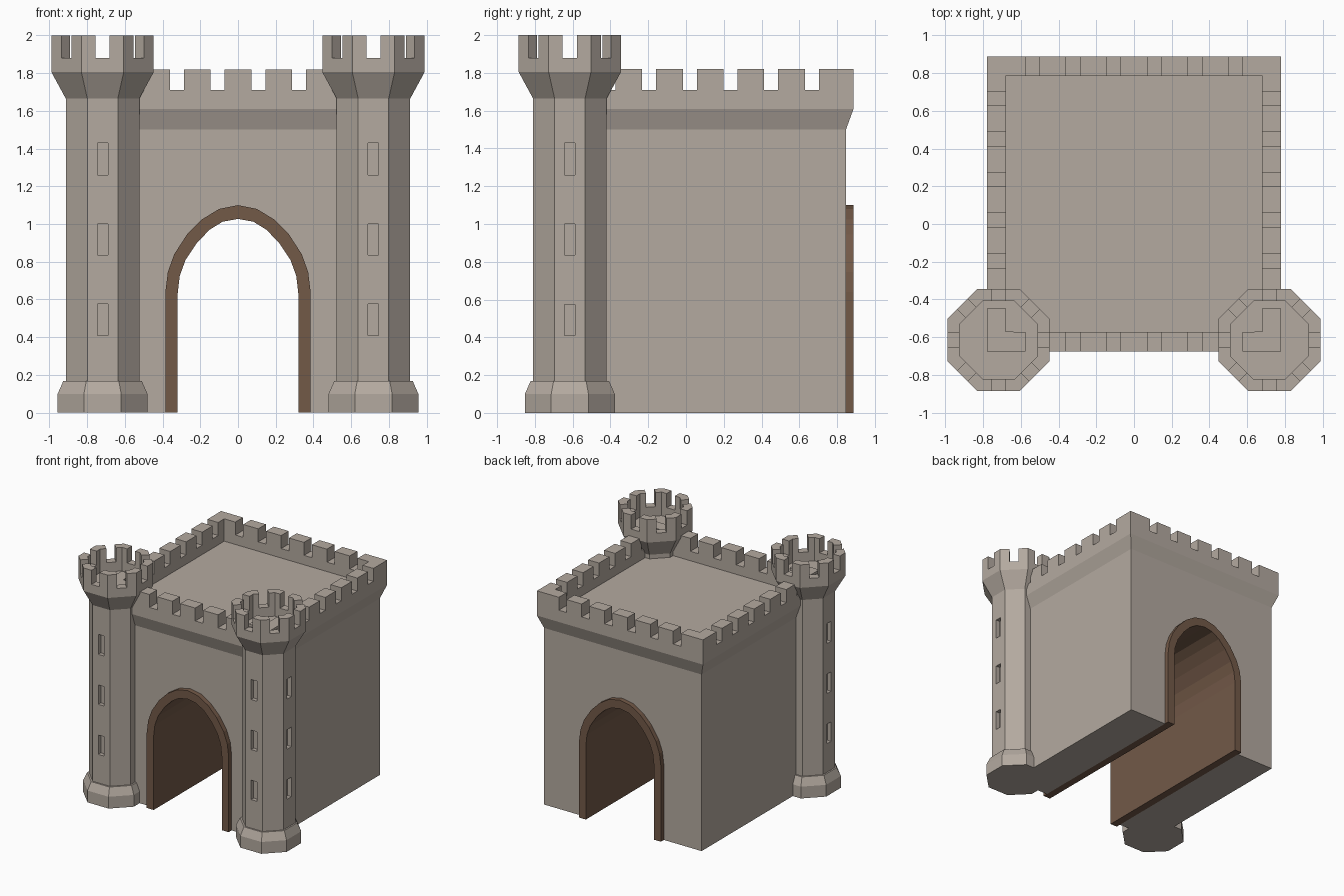
import bpy, bmesh, math
from mathutils import Vector

if "Cube" in bpy.data.objects:
    bpy.data.objects.remove(bpy.data.objects["Cube"])


def material(name, rgb):
    m = bpy.data.materials.new(name)
    m.diffuse_color = (*rgb, 1)
    m.use_nodes = True
    m.node_tree.nodes["Principled BSDF"].inputs["Base Color"].default_value = m.diffuse_color
    return m


STONE = material("stone", (0.455, 0.40, 0.35))
WOOD = material("brown_trim", (0.17, 0.10, 0.064))


def face(bm, pts):
    return bm.faces.new([bm.verts.new(p) for p in pts])


def tidy(bm):
    bmesh.ops.remove_doubles(bm, verts=bm.verts, dist=1e-4)
    bmesh.ops.recalc_face_normals(bm, faces=bm.faces)


def finish(bm, name, mat):
    bmesh.ops.remove_doubles(bm, verts=bm.verts, dist=1e-4)
    me = bpy.data.meshes.new(name)
    bm.to_mesh(me)
    bm.free()
    me.materials.append(mat)
    ob = bpy.data.objects.new(name, me)
    bpy.context.collection.objects.link(ob)
    return ob


def band(bm, a, za, b, zb, skip=()):
    """Wall strip between two matching outlines."""
    n = len(a)
    for i in range(n):
        if i not in skip:
            j = (i + 1) % n
            face(bm, [(*a[i], za), (*a[j], za), (*b[j], zb), (*b[i], zb)])


def battlement(bm, outer, inner, notches, half, thick, z0, floor, low, high):
    """Parapet with notches, closed by a floor; outlines run anticlockwise."""
    stations = []                       # outer point, inner point, top of next segment
    n = len(outer)
    for i in range(n):
        a, b = Vector(outer[i]), Vector(outer[(i + 1) % n])
        d = (b - a).normalized()
        inward = Vector((-d.y, d.x)) * thick
        stations.append((a, Vector(inner[i]), high))
        for t in notches[i]:
            for s, top in ((-half, low), (half, high)):
                p = (a + b) / 2 + d * (t + s)
                stations.append((p, p + inward, top))
    for k, (o, i, h) in enumerate(stations):
        o2, i2, _ = stations[(k + 1) % len(stations)]
        prev = stations[k - 1][2]
        face(bm, [(*o, z0), (*o2, z0), (*o2, h), (*o, h)])
        face(bm, [(*i, floor), (*i2, floor), (*i2, h), (*i, h)])
        face(bm, [(*o, h), (*o2, h), (*i2, h), (*i, h)])
        if prev != h:
            face(bm, [(*o, prev), (*i, prev), (*i, h), (*o, h)])
    face(bm, [(*i, floor) for _, i, _ in stations])


def rect(x, y0, y1):
    return [(-x, y0), (x, y0), (x, y1), (-x, y1)]


# Arch outlines, right half from the ground to the crown, then mirrored
def arch(half):
    return half + [(-x, z) for x, z in reversed(half[:-1])]


OUT = arch([(.385, 0), (.385, .64), (.372, .745), (.338, .84), (.27, .945),
            (.19, 1.025), (.10, 1.08), (0, 1.10)])
INN = arch([(.32, 0), (.32, .63), (.309, .725), (.278, .81), (.218, .90),
            (.15, .97), (.082, 1.012), (0, 1.027)])

# Gatehouse walls with an arched passage
X, Y0, Y1 = 0.74, -0.635, 0.847
bm = bmesh.new()
outline = [(X, 0), (X, 1.5), (-X, 1.5), (-X, 0)] + OUT[::-1]
for y in (Y0, Y1):
    face(bm, [(x, y, z) for x, z in outline])
for s in (-1, 1):
    face(bm, [(s * X, Y0, 0), (s * X, Y1, 0), (s * X, Y1, 1.5), (s * X, Y0, 1.5)])
    face(bm, [(s * X, Y0, 0), (s * X, Y1, 0), (s * .385, Y1, 0), (s * .385, Y0, 0)])
tidy(bm)
finish(bm, "gatehouse_walls", STONE)

# Flared cornice, parapet and roof
bm = bmesh.new()
top = rect(0.78, -0.675, 0.887)
band(bm, rect(X, Y0, Y1), 1.5, top, 1.61)
front = [-.5375 + .215 * i for i in range(6)]
side = [y - 0.106 for y in (-.41, -.195, .021, .236, .451, .666)]
battlement(bm, top, rect(0.68, -0.57, 0.785),
           [front, side, front, [-t for t in reversed(side)]],
           0.037, 0.102, 1.61, 1.63, 1.71, 1.82)
tidy(bm)
finish(bm, "roof_parapet", STONE)

# Arch lining running through the building
bm = bmesh.new()
F, B = -0.675, 0.887
for i in range(len(OUT) - 1):
    (a, b), (c, d) = OUT[i:i + 2], INN[i:i + 2]
    for y in (F, B):
        face(bm, [(p[0], y, p[1]) for p in (a, b, d, c)])
    for p, q in ((a, b), (c, d)):
        face(bm, [(p[0], F, p[1]), (q[0], F, q[1]), (q[0], B, q[1]), (p[0], B, p[1])])
for e in (0, -1):
    xs = (OUT[e][0], INN[e][0])
    face(bm, [(xs[0], F, 0), (xs[1], F, 0), (xs[1], B, 0), (xs[0], B, 0)])
tidy(bm)
finish(bm, "arch_lining", WOOD)

# Octagonal corner towers
CX, CY = 0.718, -0.615


def octagon(apothem):
    r = apothem / math.cos(math.pi / 8)
    return [(CX + r * math.cos(a), CY + r * math.sin(a))
            for a in (math.pi / 8 * (2 * i - 1) for i in range(8))]


def window_panel(bm, n, apothem, z0, z1):
    """One shaft side with three recessed windows, facing n."""
    n = Vector(n)
    u = Vector((-n.y, n.x, 0))
    h = apothem * math.tan(math.pi / 8)
    us = [-h, -0.028, 0.028, h]
    zs = [z0, .41, .575, .835, 1.0, 1.26, 1.43, z1]

    def pt(a, z, depth=0):
        return Vector((CX, CY, z)) + n * (apothem - depth) + u * a

    for i in range(3):
        for j in range(7):
            cell = [(us[i], zs[j]), (us[i + 1], zs[j]),
                    (us[i + 1], zs[j + 1]), (us[i], zs[j + 1])]
            recess = i == 1 and j % 2 == 1
            face(bm, [pt(*c, 0.035 if recess else 0) for c in cell])
            if recess:
                for k in range(4):
                    a, b = cell[k], cell[(k + 1) % 4]
                    face(bm, [pt(*a), pt(*b), pt(*b, 0.035), pt(*a, 0.035)])


bm = bmesh.new()
face(bm, [(*p, 0) for p in octagon(.238)])
profile = [(.238, 0), (.238, .10), (.208, .168), (.195, .168),
           (.195, 1.665), (.271, 1.805)]
for k, ((a, za), (b, zb)) in enumerate(zip(profile, profile[1:])):
    # sides 0 and 6 of the shaft (outer and front) carry windows
    band(bm, octagon(a), za, octagon(b), zb, (0, 6) if k == 3 else ())
battlement(bm, octagon(.271), octagon(.206), [[0]] * 8,
           0.038, 0.065, 1.805, 1.80, 1.88, 2.0)
tidy(bm)
for n in ((1, 0, 0), (0, -1, 0)):
    window_panel(bm, n, .195, .168, 1.665)
towers = finish(bm, "corner_towers", STONE)
mirror = towers.modifiers.new("mirror", 'MIRROR')
mirror.use_mirror_merge = False
